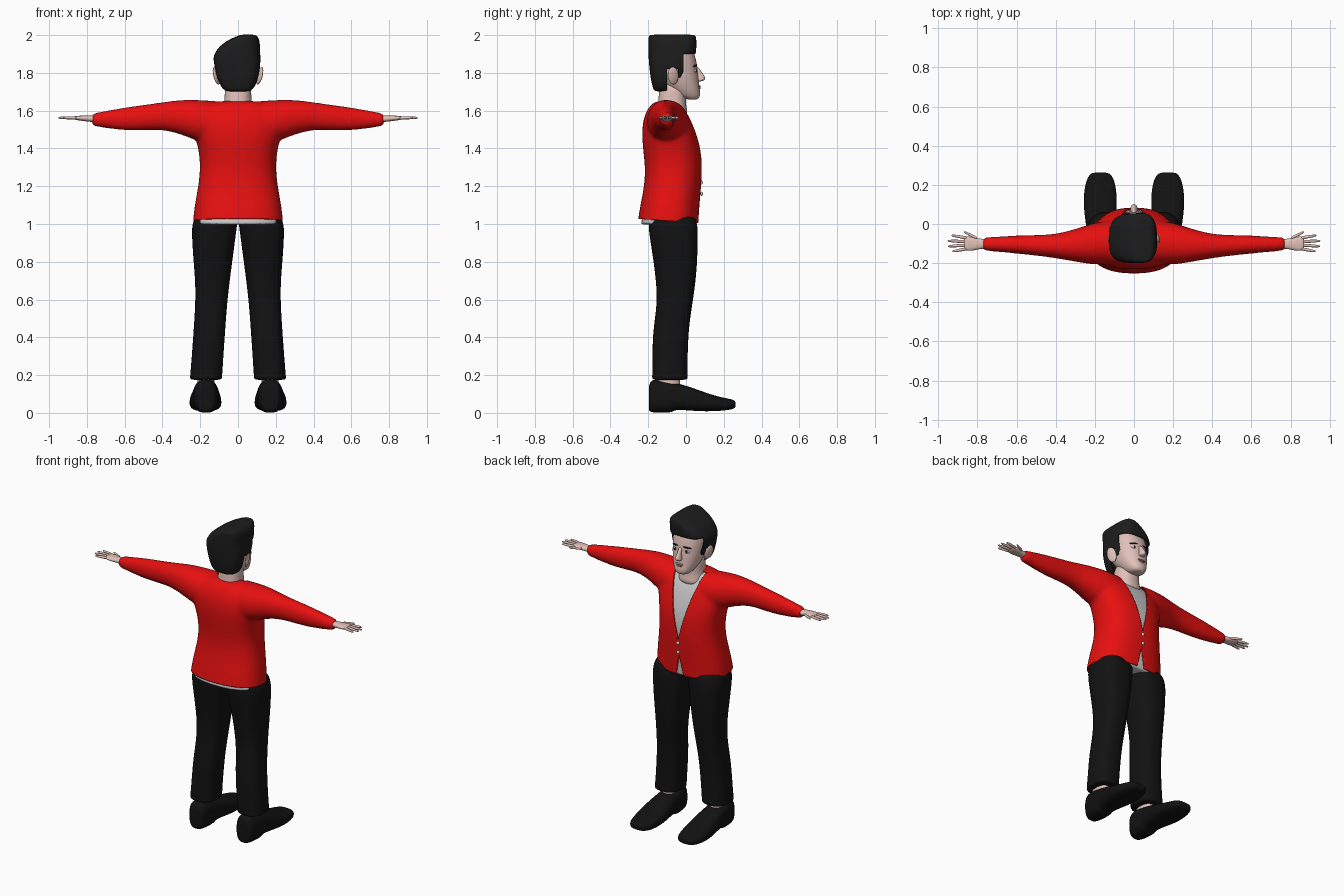
import bpy, bmesh
from math import cos, sin, pi
from mathutils import Matrix, Vector, Euler


def material(name, r, g, b):
    m = bpy.data.materials.new(name)
    m.diffuse_color = (r, g, b, 1)
    return m


RED = material("red_knit", 0.8, 0.005, 0.005)
BLACK = material("black_cloth", 0.006, 0.006, 0.006)
HAIR = material("dark_hair", 0.012, 0.012, 0.012)
SKIN = material("skin", 0.75, 0.53, 0.48)
LIP = material("lip", 0.5, 0.25, 0.23)
WHITE = material("eye_white", 0.8, 0.8, 0.8)


def loft(bm, axis, sections, power=2.3, n=24):
    """Skin superellipse sections (t, u0, u1, v0, v1) stacked along an axis."""
    rings = []
    for t, u0, u1, v0, v1 in sections:
        ring = []
        for i in range(n):
            a = 2 * pi * (i + 0.5) / n
            c, s = cos(a), sin(a)
            e = 2 / power
            u = (u0 + u1) / 2 + (u1 - u0) / 2 * abs(c) ** e * (1 if c > 0 else -1)
            v = (v0 + v1) / 2 + (v1 - v0) / 2 * abs(s) ** e * (1 if s > 0 else -1)
            co = {"X": (t, u, v), "Y": (u, t, v), "Z": (u, v, t)}[axis]
            ring.append(bm.verts.new(co))
        rings.append(ring)
    for a, b in zip(rings, rings[1:]):
        for i in range(n):
            j = (i + 1) % n
            bm.faces.new((a[i], a[j], b[j], b[i]))
    bm.faces.new(rings[0])
    bm.faces.new(rings[-1])


def finish(name, bm, mat=None, mirror=False, subsurf=2):
    bmesh.ops.recalc_face_normals(bm, faces=bm.faces)
    for f in bm.faces:
        f.smooth = True
    me = bpy.data.meshes.new(name)
    bm.to_mesh(me)
    bm.free()
    ob = bpy.data.objects.new(name, me)
    bpy.context.collection.objects.link(ob)
    if mat:
        me.materials.append(mat)
    if mirror:
        ob.modifiers.new("mirror", "MIRROR").use_mirror_merge = False
    if subsurf:
        m = ob.modifiers.new("smooth", "SUBSURF")
        m.levels = m.render_levels = subsurf
    return ob


def part(name, axis, sections, mat=None, mirror=False, subsurf=2, power=2.3):
    bm = bmesh.new()
    loft(bm, axis, sections, power)
    return finish(name, bm, mat, mirror, subsurf)


def blob(name, loc, size, mat=None, mirror=False, rot=(0, 0, 0)):
    bm = bmesh.new()
    mx = Matrix.LocRotScale(Vector(loc), Euler(rot), Vector(size))
    bmesh.ops.create_uvsphere(bm, u_segments=20, v_segments=12, radius=1, matrix=mx)
    return finish(name, bm, mat, mirror, 0)


def trim(ob, planes, drop, mat):
    """Apply modifiers, slice along planes, delete the faces drop() picks, thicken."""
    bpy.context.view_layer.update()
    ob.data = bpy.data.meshes.new_from_object(
        ob.evaluated_get(bpy.context.evaluated_depsgraph_get()))
    ob.modifiers.clear()
    bm = bmesh.new()
    bm.from_mesh(ob.data)
    for co, no in planes:
        bmesh.ops.bisect_plane(bm, geom=bm.verts[:] + bm.edges[:] + bm.faces[:],
                               plane_co=co, plane_no=no, dist=1e-5)
    bad = [f for f in bm.faces if drop(f.calc_center_median())]
    bmesh.ops.delete(bm, geom=bad, context="FACES")
    for f in bm.faces:
        f.smooth = True
    bm.to_mesh(ob.data)
    bm.free()
    ob.data.materials.clear()
    ob.data.materials.append(mat)
    s = ob.modifiers.new("thickness", "SOLIDIFY")
    s.thickness, s.offset = 0.008, -1


# Cardigan: torso and sleeves fused, then opened at the front and hem
torso = [(0.93, .245, -.26, .065), (1.0, .243, -.26, .067), (1.1, .232, -.243, .072),
         (1.2, .212, -.222, .082), (1.3, .2, -.216, .087), (1.4, .21, -.23, .082),
         (1.5, .24, -.236, .052), (1.58, .24, -.222, .018), (1.63, .17, -.19, -.018),
         (1.655, .1, -.16, -.03)]
sleeve = [(0, -.19, .01, 1.42, 1.64), (.12, -.205, .02, 1.42, 1.652), (.2, -.212, .01, 1.43, 1.658),
          (.3, -.193, -.026, 1.475, 1.66), (.4, -.175, -.052, 1.5, 1.645),
          (.5, -.162, -.056, 1.494, 1.632), (.6, -.152, -.058, 1.494, 1.618),
          (.7, -.142, -.064, 1.506, 1.6), (.76, -.138, -.067, 1.517, 1.588),
          (.776, -.137, -.068, 1.519, 1.586)]
bm = bmesh.new()
loft(bm, "Z", [(z, -w, w, b, f) for z, w, b, f in torso], 2.4)
loft(bm, "X", sleeve, 2.1)
loft(bm, "X", [(-s[0],) + s[1:] for s in sleeve], 2.1)
cardigan = finish("cardigan", bm, RED, subsurf=1)
r = cardigan.modifiers.new("fuse", "REMESH")
r.mode, r.voxel_size = "VOXEL", 0.01
s = cardigan.modifiers.new("soften", "SMOOTH")
s.factor, s.iterations = 0.5, 14
trim(cardigan,
     [((0, 0, 1.01), (0, .07, 1))]
     + [((0, 0, 1.24), (k, 0, -.25)) for k in (1, -1)]
     + [((0, 0, 1.14), (k, 0, .2)) for k in (1, -1)],
     lambda c: c.z + .07 * c.y < 1.01 or c.y > -.08 and
     (abs(c.x) < .25 * (c.z - 1.24) or abs(c.x) < .2 * (1.14 - c.z)), RED)

# Shirt under the cardigan, and buttons
part("shirt", "Z", [(max(z, 1.01) - .012, .014 - w, w - .014, b + .02, f - .012)
                    for z, w, b, f in torso], power=2.4)
for z in (1.22, 1.16):
    blob("button", (0, .082, z), (.011, .007, .011))

# Trousers
part("trouser_legs", "Z", [
    (1.06, .0, .22, -.19, .045), (1.0, .003, .243, -.2, .06), (.95, .01, .246, -.196, .065),
    (.8, .03, .236, -.172, .06), (.7, .043, .227, -.16, .052), (.6, .055, .226, -.153, .038),
    (.5, .063, .231, -.165, .022), (.4, .07, .238, -.178, .012), (.25, .08, .249, -.178, .008),
    (.185, .084, .255, -.18, .01), (.173, .085, .255, -.18, .01)], BLACK, True, power=2.5)

# Ankles and shoes
part("ankles", "Z", [(.08, .125, .215, -.165, -.03), (.15, .125, .215, -.16, -.03),
                     (.24, .125, .215, -.155, -.03)], SKIN, True)
part("shoes", "Y", [
    (-.197, .14, .2, .02, .12), (-.195, .125, .215, .008, .16), (-.17, .108, .232, 0, .182),
    (-.1, .1, .24, 0, .17), (-.075, .1, .24, .003, .163), (-.06, .1, .24, .016, .16),
    (0, .095, .246, .014, .145), (.07, .088, .256, .008, .12), (.14, .087, .258, .008, .095),
    (.2, .094, .25, .012, .08), (.24, .108, .236, .018, .073), (.259, .125, .22, .025, .064),
    (.263, .145, .2, .035, .055)], BLACK, True, power=2.7)

# Hands: palm, four fingers and thumb
bm = bmesh.new()
loft(bm, "X", [(.74, -.128, -.078, 1.535, 1.575), (.79, -.127, -.075, 1.542, 1.574),
               (.82, -.137, -.066, 1.545, 1.574), (.855, -.138, -.062, 1.55, 1.573),
               (.87, -.132, -.066, 1.554, 1.57)], 2.4, 16)
fingers = [(.85, -.072, .932, -.058), (.855, -.09, .952, -.086),
           (.855, -.108, .95, -.114), (.85, -.126, .928, -.14), (.8, -.074, .868, -.04)]
for x0, y0, x1, y1 in fingers:
    secs = []
    for t, rad in ((0, .009), (.3, .009), (.7, .008), (.95, .006), (1, .003)):
        x, y = x0 + (x1 - x0) * t, y0 + (y1 - y0) * t
        secs.append((x, y - rad, y + rad, 1.562 - rad, 1.562 + rad))
    loft(bm, "X", secs, 2, 8)
finish("hands", bm, SKIN, True, 1)

# Neck and head
part("neck", "Z", [(1.56, -.09, .09, -.16, .02), (1.62, -.078, .078, -.15, .0),
                   (1.67, -.07, .07, -.145, .0), (1.76, -.07, .07, -.14, .01)], SKIN)
part("head", "Z", [
    (1.658, -.03, .03, .01, .058), (1.67, -.05, .05, -.03, .073), (1.695, -.066, .066, -.07, .077),
    (1.73, -.083, .083, -.11, .07), (1.78, -.097, .097, -.15, .067), (1.815, -.102, .102, -.165, .06),
    (1.845, -.104, .104, -.17, .06), (1.9, -.104, .104, -.17, .046), (1.94, -.085, .085, -.16, .03),
    (1.96, -.05, .05, -.13, .0)], SKIN, power=2.2)
part("nose", "Z", [(1.755, -.012, .012, .05, .082), (1.76, -.021, .021, .05, .098),
                   (1.775, -.018, .018, .05, .106), (1.8, -.011, .011, .045, .085),
                   (1.835, -.012, .012, .04, .064)], SKIN, power=2)
blob("upper_lip", (0, .068, 1.729), (.027, .01, .006), LIP)
blob("lower_lip", (0, .067, 1.72), (.022, .011, .007), LIP)
blob("eyes", (.04, .044, 1.812), (.019, .012, .01), WHITE, True)
blob("irises", (.04, .053, 1.812), (.008, .005, .009), HAIR, True)
blob("eyebrows", (.043, .048, 1.838), (.026, .008, .005), HAIR, True, (0, .15, -.35))
blob("ears", (.115, -.068, 1.785), (.011, .03, .048), SKIN, True, (.2, .2, .4))

# Hair: flat-topped, swept to one side, cut away around the face and ears
hair = part("hair", "Z", [
    (1.7, -.055, .055, -.165, -.08), (1.715, -.085, .085, -.175, -.05), (1.77, -.112, .109, -.188, .0),
    (1.85, -.128, .12, -.197, .035), (1.89, -.133, .119, -.199, .05), (1.93, -.108, .117, -.2, .056),
    (1.96, -.075, .116, -.2, .056), (1.985, -.03, .11, -.199, .055),
    (1.999, .005, .097, -.196, .05), (2.003, .025, .08, -.185, .04)], HAIR, power=3.2)
trim(hair, [((0, 0, 1.9), (0, 0, 1)), ((0, -.012, 0), (0, 1, 0)),
            ((0, -.04, 0), (0, 1, .0)), ((0, 0, 1.82), (0, 0, 1)),
            ((0, -.1, 0), (0, 1, 0)), ((0, 0, 1.775), (0, 0, 1))],
     lambda c: c.z < 1.9 and c.y > -.012 or c.z < 1.82 and c.y > -.1 and c.y < -.04
     or c.z < 1.775 and c.y > -.1, HAIR)
